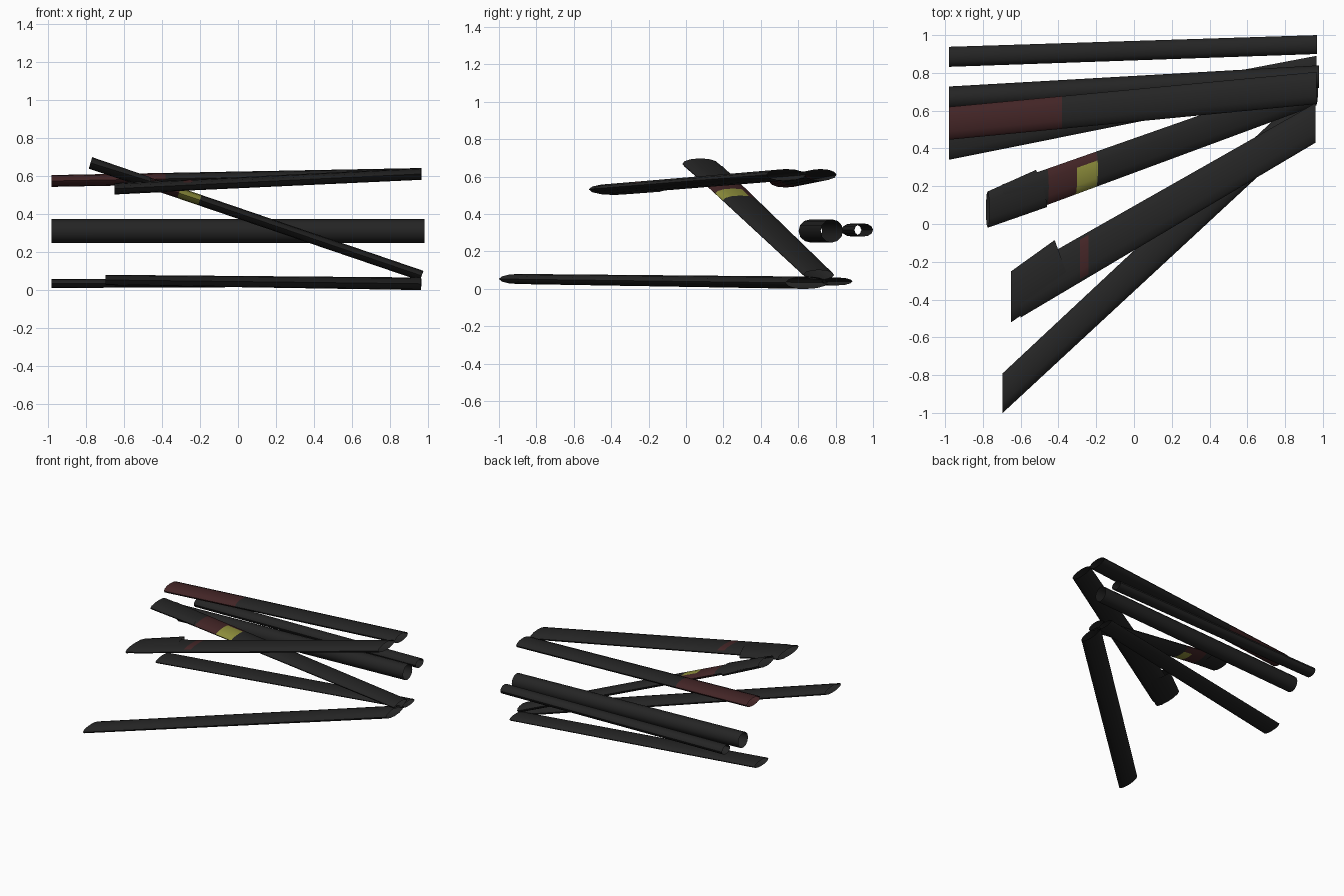
import bpy, math

if "Cube" in bpy.data.objects:
    bpy.data.objects.remove(bpy.data.objects["Cube"])

SIDES = 12


def material(name, rgb):
    m = bpy.data.materials.new(name)
    m.diffuse_color = (*rgb, 1)
    m.use_nodes = True
    m.node_tree.nodes["Principled BSDF"].inputs["Base Color"].default_value = m.diffuse_color
    return m


BLACK, RED, YELLOW = 0, 1, 2
MATS = [material("charcoal", (0.018, 0.018, 0.018)),
        material("dark_red", (0.055, 0.018, 0.019)),
        material("dull_yellow", (0.27, 0.27, 0.045))]


def tube(name, left, right, bands=(), tilt=0.0, shear=0.0):
    """Open flattened tube; each end is (x, y, z, half width, half height).
    bands: (x from, x to, rule) where rule(y offset, z offset) gives a colour.
    tilt leans the end cuts in z, shear slants the right cut in y."""
    cuts = {left[0], right[0]}
    for a, b, _ in bands:
        cuts |= {a, b}
    cuts = sorted(cuts)
    verts, faces, colours = [], [], []
    for x in cuts:
        t = (x - left[0]) / (right[0] - left[0])
        _, y, z, w, h = [p + (q - p) * t for p, q in zip(left, right)]
        for i in range(SIDES):
            a = math.tau * i / SIDES
            c, s = math.cos(a), math.sin(a)
            verts.append((x + tilt * s + shear * c * t, y + w * c, z + h * s))
    for k in range(len(cuts) - 1):
        mid = (cuts[k] + cuts[k + 1]) / 2
        for i in range(SIDES):
            j = (i + 1) % SIDES
            p, q = k * SIDES, (k + 1) * SIDES
            faces.append((p + i, p + j, q + j, q + i))
            a = math.tau * (i + 0.5) / SIDES
            col = BLACK
            for lo, hi, rule in bands:
                if lo < mid < hi:
                    col = rule(math.cos(a), math.sin(a))
            colours.append(col)
    me = bpy.data.meshes.new(name)
    me.from_pydata(verts, [], faces)
    for m in MATS:
        me.materials.append(m)
    for f, col in zip(me.polygons, colours):
        f.material_index = col
    ob = bpy.data.objects.new(name, me)
    bpy.context.collection.objects.link(ob)
    bpy.ops.object.select_all(action='DESELECT')
    ob.select_set(True)
    bpy.context.view_layer.objects.active = ob
    bpy.ops.object.shade_smooth_by_angle(angle=math.radians(35))
    return ob


# middle layer: thin and thick round tubes
tube("thin_tube", (-0.98, 0.885, 0.315, 0.053, 0.035), (0.97, 0.95, 0.315, 0.05, 0.035))
tube("thick_tube", (-0.98, 0.665, 0.31, 0.063, 0.062), (0.98, 0.78, 0.31, 0.06, 0.062))

# upper layer: red-ended bar and long bar with a wider sleeve
tube("red_ended_bar", (-0.98, 0.533, 0.573, 0.087, 0.031), (0.965, 0.72, 0.61, 0.085, 0.031),
     [(-0.98, -0.38, lambda y, z: RED)])
tube("upper_long_bar", (-0.60, -0.37, 0.535, 0.125, 0.028), (0.96, 0.535, 0.61, 0.105, 0.031),
     [(-0.285, -0.24, lambda y, z: RED if z > 0 and abs(y) < 0.75 else BLACK)])
tube("upper_bar_sleeve", (-0.65, -0.385, 0.532, 0.135, 0.03), (-0.38, -0.195, 0.547, 0.11, 0.032),
     shear=-0.04)

# sloping bar with coloured bands and a sleeve
tube("sloping_bar", (-0.70, 0.11, 0.643, 0.098, 0.027), (0.965, 0.71, 0.075, 0.082, 0.026),
     [(-0.46, -0.31, lambda y, z: RED),
      (-0.31, -0.20, lambda y, z: YELLOW if y < 0.5 else RED)], tilt=0.009)
tube("sloping_bar_sleeve", (-0.775, 0.076, 0.668, 0.096, 0.03), (-0.49, 0.188, 0.571, 0.098, 0.028),
     tilt=0.009, shear=-0.03)

# ground layer: two flat bars
tube("ground_diagonal_bar", (-0.695, -0.895, 0.053, 0.105, 0.027), (0.96, 0.645, 0.033, 0.112, 0.033))
tube("ground_back_bar", (-0.98, 0.43, 0.035, 0.09, 0.024), (0.965, 0.81, 0.04, 0.08, 0.021))
